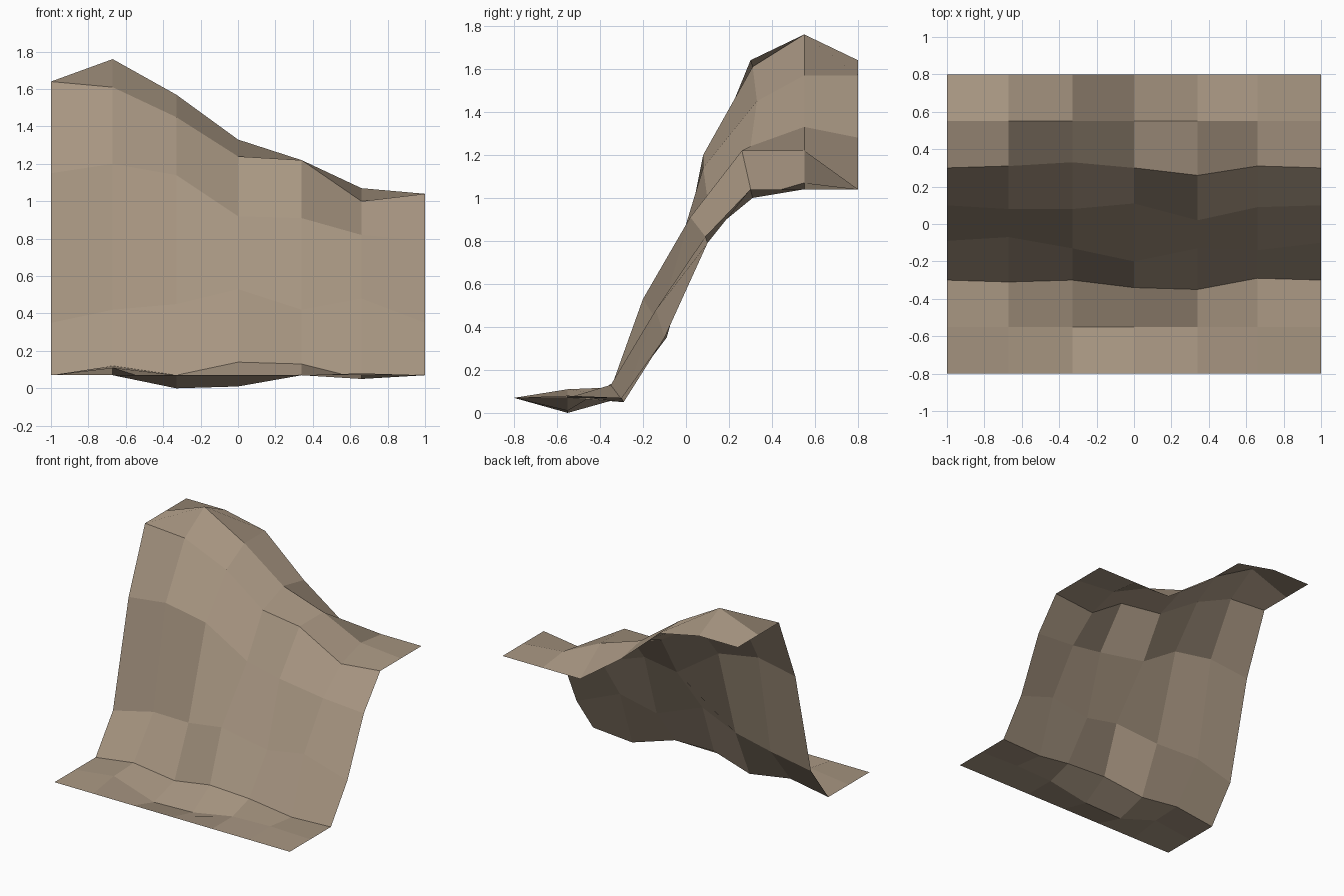
import bpy
import bmesh

old_cube = bpy.data.objects.get("Cube")
if old_cube:
    bpy.data.objects.remove(old_cube, do_unlink=True)

# Earth colour shared by the whole slope
earth = bpy.data.materials.new("brown_earth")
earth.use_nodes = True
colour = (0.39, 0.305, 0.222, 1.0)
earth.diffuse_color = colour
shader = next(n for n in earth.node_tree.nodes if n.type == "BSDF_PRINCIPLED")
shader.inputs["Base Color"].default_value = colour
shader.inputs["Roughness"].default_value = 0.9

# Columns across the sheet, from its right edge to its left edge
columns = [-1, -.67, -.33, 0, .34, .66, 1]
level = [0] * len(columns)

# Each contour: depth, small depth shifts and heights, in hundredths
contours = {
    "front_edge": (-80, level, [7] * len(columns)),
    "lower_ground": (-55, level, [7, 11, 0, 1, 7, 8, 7]),
    "cliff_foot": (-30, [0, -1, 0, -4, -5, 1, 0], [7, 12, 7, 14, 13, 5, 7]),
    "lower_cliff": (-10, [1, 3, -3, -10, -3, -4, 0],
                    [35, 42, 45, 53, 42, 48, 35]),
    "upper_cliff": (10, [0, -2, -2, 1, -8, -1, 0],
                    [115, 120, 114, 92, 91, 82, 79]),
    "cliff_brow": (30, [0, 1, 3, 0, -4, 1, 0],
                   [164, 161, 145, 124, 122, 100, 104]),
    "upper_ground": (55, level, [164, 176, 157, 133, 122, 107, 104]),
    "back_edge": (80, level, [164, 164, 157, 128, 104, 104, 104]),
}

# Loft the contours into one faceted sheet of quads
bm = bmesh.new()
rows = []
for depth, shifts, heights in contours.values():
    rows.append([bm.verts.new((x, (depth + shift) / 100, height / 100))
                 for x, shift, height in zip(columns, shifts, heights)])

for near, far in zip(rows, rows[1:]):
    for i in range(len(columns) - 1):
        face = bm.faces.new((near[i], near[i + 1], far[i + 1], far[i]))
        face.smooth = False

mesh = bpy.data.meshes.new("cliff_slope")
bm.to_mesh(mesh)
bm.free()
mesh.materials.append(earth)
slope = bpy.data.objects.new("cliff_slope", mesh)
bpy.context.collection.objects.link(slope)
